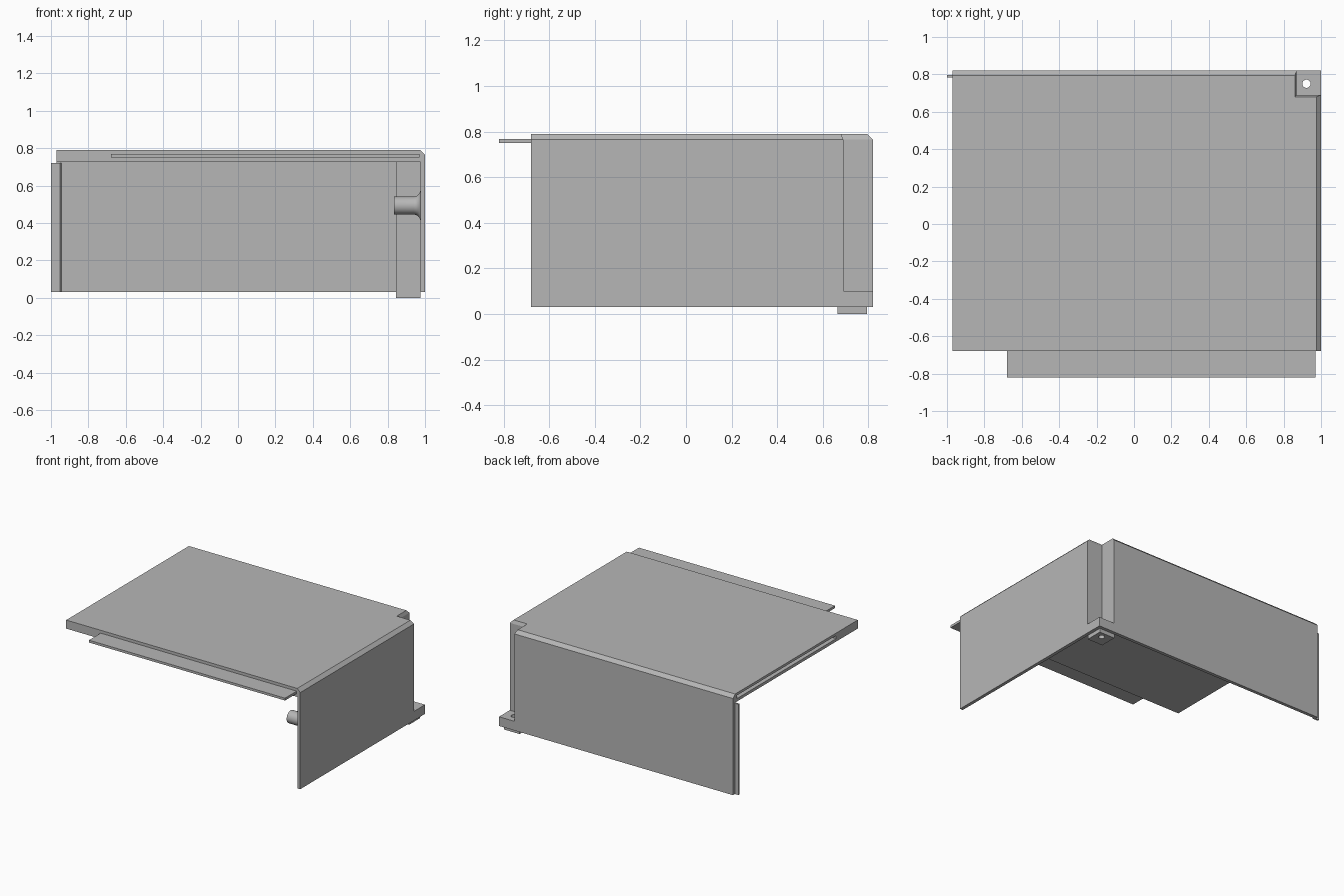
import bpy, bmesh, math
from mathutils import Matrix

cube = bpy.data.objects.get("Cube")
if cube:
    bpy.data.objects.remove(cube, do_unlink=True)

grey = bpy.data.materials.new("plain grey")
grey.use_nodes = True
grey.diffuse_color = (0.47, 0.47, 0.47, 1)
grey.node_tree.nodes["Principled BSDF"].inputs["Base Color"].default_value = (0.47, 0.47, 0.47, 1)


def finish(name, bm):
    bmesh.ops.recalc_face_normals(bm, faces=bm.faces)
    mesh = bpy.data.meshes.new(name)
    bm.to_mesh(mesh)
    bm.free()
    mesh.materials.append(grey)
    obj = bpy.data.objects.new(name, mesh)
    bpy.context.collection.objects.link(obj)
    return obj


def loft(name, rings):
    """Solid through stacked outlines, each given as (points, height)."""
    bm = bmesh.new()
    loops = [[bm.verts.new((x, y, z)) for x, y in pts] for pts, z in rings]
    for low, high in zip(loops, loops[1:]):
        for i in range(len(low)):
            j = (i + 1) % len(low)
            bm.faces.new((low[i], low[j], high[j], high[i]))
    bm.faces.new(loops[0])
    bm.faces.new(loops[-1])
    return finish(name, bm)


def box(name, x0, x1, y0, y1, z0, z1):
    outline = [(x0, y0), (x1, y0), (x1, y1), (x0, y1)]
    return loft(name, [(outline, z0), (outline, z1)])


def cut(obj, cutter):
    cutter.hide_render = True
    mod = obj.modifiers.new("cut", "BOOLEAN")
    mod.operation = "DIFFERENCE"
    mod.solver = "EXACT"
    mod.object = cutter
    bpy.context.view_layer.objects.active = obj
    bpy.ops.object.modifier_apply(modifier=mod.name)
    bpy.data.objects.remove(cutter, do_unlink=True)


def circle(x, y, r, n=32):
    return [(x + r * math.cos(i * math.tau / n), y + r * math.sin(i * math.tau / n)) for i in range(n)]


L, F, B, R = -0.97, -0.68, 0.82, 1.0     # left, front, back, right limits
NX, NY, T = 0.87, 0.69, 0.025            # corner notch and sheet thickness
Z0, Z1, Z2, Z3 = 0.03, 0.725, 0.765, 0.79

# Top slab with notched corner and chamfered outer edges
outer = [(L, B), (NX, B), (NX, NY), (R, NY), (R, F)]
crown = [(L, B - T), (NX - 0.01, B - T), (NX - 0.01, NY - 0.01), (R - T, NY - 0.01), (R - T, F)]
slab = loft("top_slab", [(outer + [(L, F)], Z1), (outer + [(L, F)], Z2), (crown + [(L, F)], Z3)])

# Groove in the open side edge, tongue on the front edge
cut(slab, box("groove_cutter", L - 0.1, L + 0.15, -0.42, 0.77, 0.747, 0.771))
box("front_tongue", -0.68, 0.97, -0.82, F + 0.002, 0.75, 0.768)

# Side and back walls, stepping in around the corner
inner = [(R - T, F), (R - T, NY - T), (NX - T, NY - T), (NX - T, B - T), (L, B - T)]
loft("side_and_back_walls", [(outer + inner, Z0), (outer + inner, Z1)])

# Overlap strip on the free edge of the back wall
strip = [(-1, 0.797), (-1, 0.784), (-0.953, 0.784), (-0.942, 0.797)]
loft("edge_strip", [(strip, Z0), (strip, Z1 - 0.005)])

# Corner foot: plate, lower boss and a hole through each
foot = box("corner_foot", NX, R, NY, B, Z0, 0.10)
boss = box("foot_boss", NX - T, R - T, NY - T, B - T, 0, Z0)
for part in (foot, boss):
    cut(part, loft("hole_cutter", [(circle(0.922, 0.75, 0.022), -0.1), (circle(0.922, 0.75, 0.022), 0.3)]))

# Peg with flared base on the inside of the side wall
steps = 8
rings = [(circle(0, 0, 0.048), 0.14)]
for i in range(steps + 1):
    a = i / steps * math.pi / 2
    rings.append((circle(0, 0, 0.048 + 0.036 * (1 - math.cos(a))), 0.036 * (1 - math.sin(a))))
peg = loft("side_peg", rings)
peg.data.transform(Matrix.Translation((R - T, -0.56, 0.493)) @ Matrix.Rotation(-math.pi / 2, 4, "Y"))
bpy.ops.object.select_all(action="DESELECT")
peg.select_set(True)
bpy.context.view_layer.objects.active = peg
bpy.ops.object.shade_smooth_by_angle(angle=math.radians(35))
